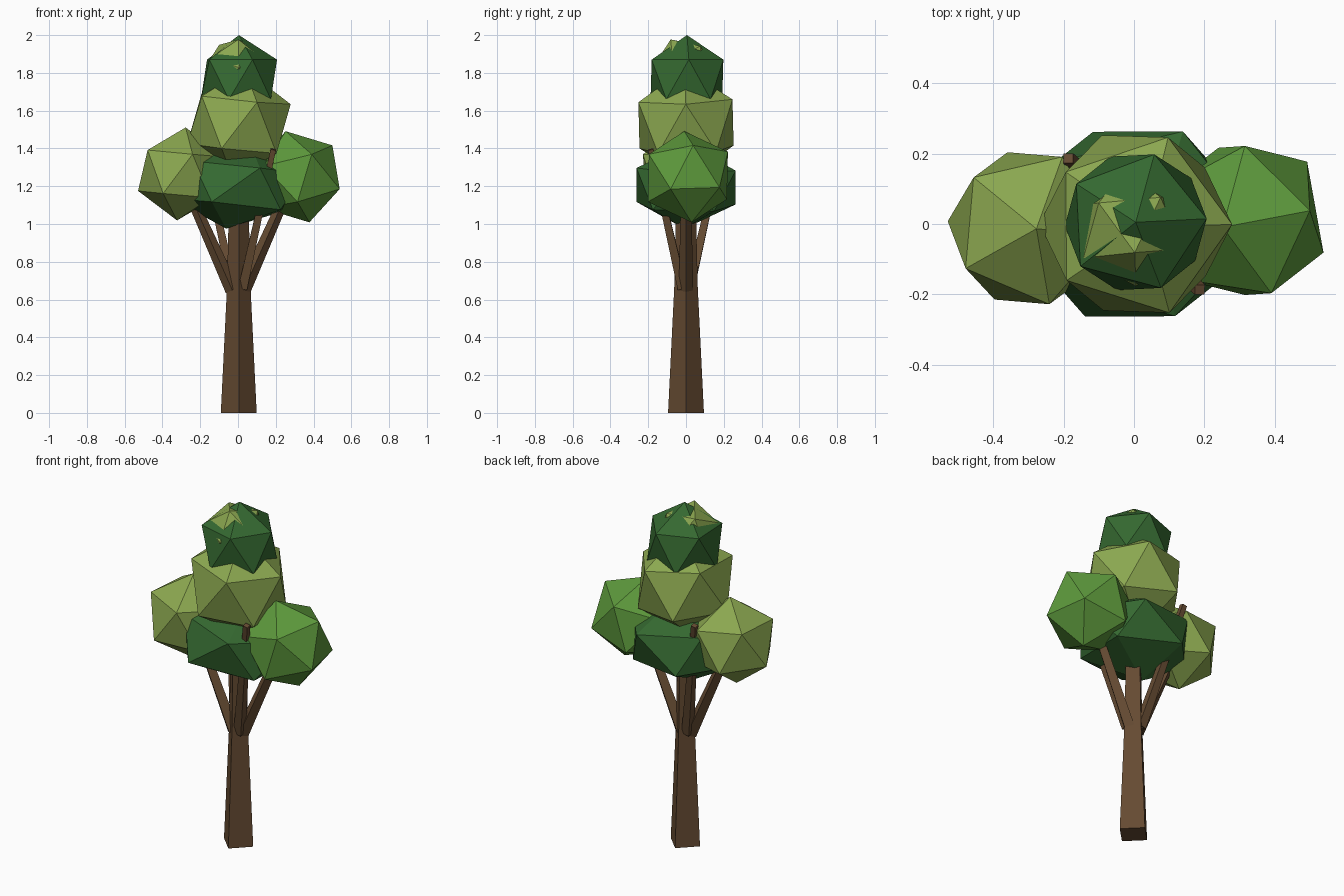
import bpy, bmesh, math
from mathutils import Vector, Matrix

if "Cube" in bpy.data.objects:
    bpy.data.objects.remove(bpy.data.objects["Cube"])


def material(name, rgb):
    m = bpy.data.materials.new(name)
    m.diffuse_color = (*rgb, 1)
    m.use_nodes = True
    m.node_tree.nodes["Principled BSDF"].inputs["Base Color"].default_value = m.diffuse_color
    return m


BARK = material("bark", (0.13, 0.07, 0.032))
DARK = material("dark_leaves", (0.035, 0.14, 0.03))
MID = material("mid_leaves", (0.11, 0.32, 0.045))
LIGHT = material("light_leaves", (0.26, 0.39, 0.08))


def finish(name, bm, mat):
    bmesh.ops.recalc_face_normals(bm, faces=bm.faces)
    me = bpy.data.meshes.new(name)
    bm.to_mesh(me)
    bm.free()
    me.materials.append(mat)
    ob = bpy.data.objects.new(name, me)
    bpy.context.collection.objects.link(ob)
    return ob


def leaf_clump(name, centre, radius, pole, side, mat, scale=(1, 1, 1)):
    """Icosahedron with one corner towards pole and a neighbour towards side."""
    a = Vector(pole).normalized()
    s = Vector(side)
    p = (s - a * s.dot(a)).normalized()
    w = a.cross(p)
    corners = [a]
    for i in range(5):
        t = math.radians(72 * i)
        corners.append(a * 0.4472 + (p * math.cos(t) + w * math.sin(t)) * 0.8944)
    bm = bmesh.new()
    for c in corners:
        for sign in (1, -1):
            bm.verts.new(c * radius * sign)
    bmesh.ops.convex_hull(bm, input=bm.verts)
    bm.transform(Matrix.Translation(centre) @ Matrix.Diagonal((*scale, 1)))
    return finish(name, bm, mat)


def limb(name, start, end, r1, r2):
    """Tapered four-sided limb between two points."""
    start, end = Vector(start), Vector(end)
    d = end - start
    bm = bmesh.new()
    bmesh.ops.create_cone(bm, cap_ends=True, segments=4, radius1=r1, radius2=r2, depth=d.length)
    rot = d.to_track_quat('Z', 'Y').to_matrix().to_4x4()
    bm.transform(Matrix.Translation((start + end) / 2) @ rot)
    return finish(name, bm, BARK)


# Trunk: four-sided, corners on the axes, narrowing above the fork
bm = bmesh.new()
rings = []
for z, r in ((0, 0.095), (0.67, 0.062), (1.2, 0.05)):
    rings.append([bm.verts.new((0.004 + r * math.cos(i * math.pi / 2), r * math.sin(i * math.pi / 2), z))
                  for i in range(4)])
for lo, hi in zip(rings, rings[1:]):
    for i in range(4):
        j = (i + 1) % 4
        bm.faces.new((lo[i], lo[j], hi[j], hi[i]))
bm.faces.new(rings[0][::-1])
bm.faces.new(rings[-1])
finish("trunk", bm, BARK)

# Branches: one to each side clump, and two diagonal ones with exposed tips
for s, label in ((1, "right"), (-1, "left")):
    limb(label + "_branch", (0.03 * s, 0, 0.65), (0.31 * s, 0, 1.28), 0.038, 0.025)
    limb(label + "_diagonal_branch", (0.025 * s, -0.02 * s, 0.66),
         (0.187 * s, -0.187 * s, 1.395), 0.034, 0.02)

# Leaf clumps
leaf_clump("right_leaves", (0.315, 0.01, 1.25), 0.25, (0.2, 0.03, 0.18), (0.21, -0.09, -0.07), MID)
leaf_clump("left_leaves", (-0.30, -0.012, 1.265), 0.247, (-0.23, 0.02, -0.09), (-0.14, -0.11, 0.13), LIGHT)
leaf_clump("lower_leaves", (0, 0, 1.2), 0.30, (0.09, -0.24, 0.12), (-0.08, -0.26, -0.07), DARK,
           (1.22, 1.03, 0.76))
leaf_clump("middle_leaves", (0.005, 0, 1.53), 0.293, (0.10, -0.03, 0.99), (0.28, 0, 0.07), LIGHT)
leaf_clump("top_leaves", (0.005, 0.005, 1.765), 0.235, (0, 0, 1), (1, 0.05, 0.4), DARK,
           (0.96, 0.95, 1))
leaf_clump("crown_leaves", (-0.01, -0.01, 1.825), 0.168, (-0.11, 0.085, 0.15), (0.055, -0.125, 0.15), LIGHT)
